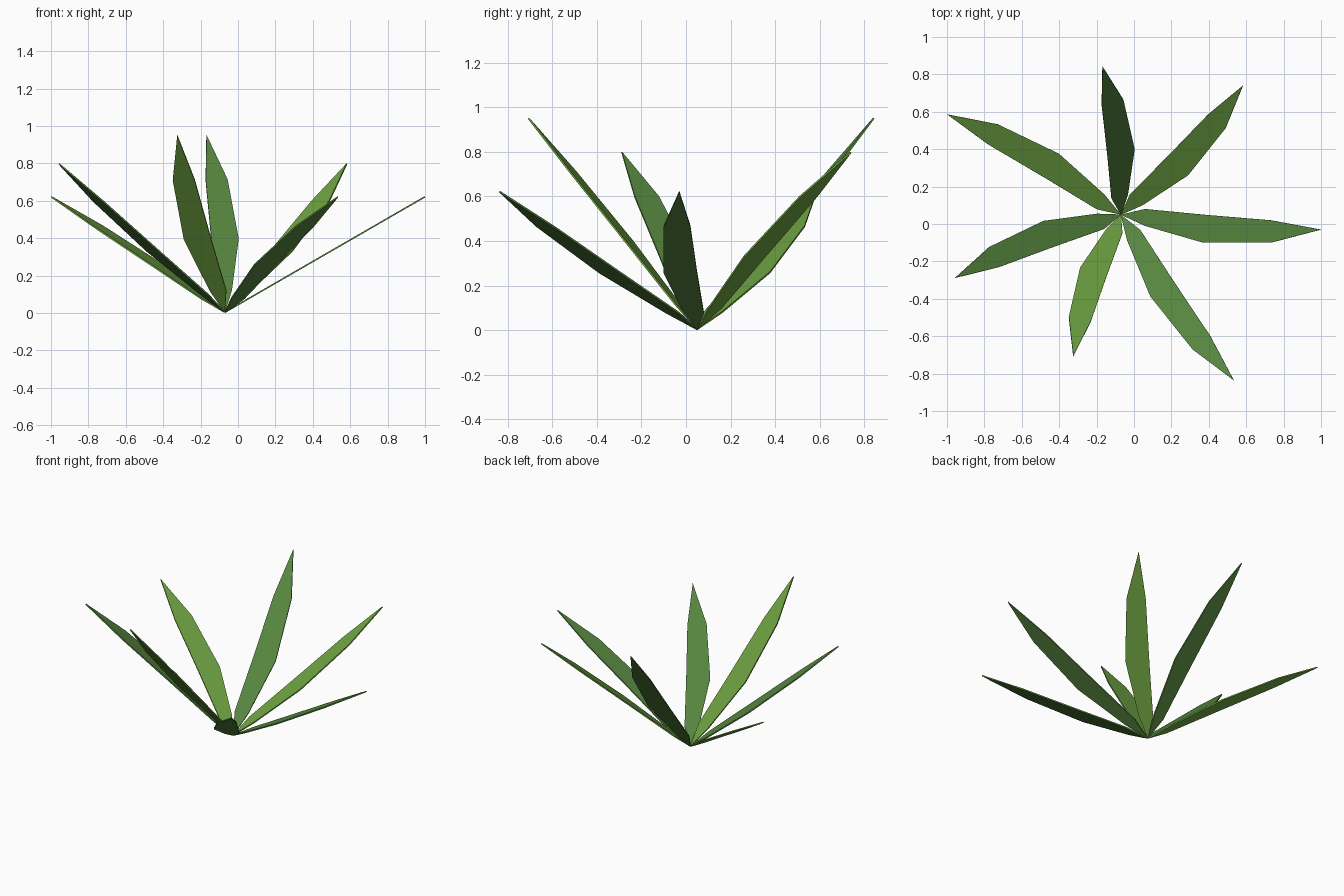
import bpy
import bmesh
from math import radians, tau
from mathutils import Matrix, Vector

default = bpy.data.objects.get("Cube")
if default:
    bpy.data.objects.remove(default, do_unlink=True)


def make_material(name, color):
    mat = bpy.data.materials.new(name)
    mat.use_nodes = True
    mat.diffuse_color = color
    mat.node_tree.nodes["Principled BSDF"].inputs["Base Color"].default_value = color
    return mat


greens = [make_material("deep_green", (0.095, 0.24, 0.05, 1)),
          make_material("bright_green", (0.15, 0.35, 0.052, 1))]

# Leaf outline: distance along the leaf, left edge, right edge
SECTIONS = [(0.15, 0.03, -0.06), (0.51, 0.0, -0.15), (0.924, -0.03, -0.15)]
TIP = (1.235, -0.08)
THICKNESS = 0.008
ROOT = Vector((-0.07, 0.05, THICKNESS / 2))
LEAVES = 7
PITCHES = (30, 40, 50)


def make_leaf(index):
    """Flat pointed leaf, tilted up and turned around the root."""
    bm = bmesh.new()
    root = bm.verts.new((0, 0, 0))
    tip = bm.verts.new((*TIP, 0))
    rows = [(bm.verts.new((u, left, 0)), bm.verts.new((u, right, 0)))
            for u, left, right in SECTIONS]
    bm.faces.new((root, rows[0][1], rows[0][0]))
    for (l0, r0), (l1, r1) in zip(rows, rows[1:]):
        bm.faces.new((l0, r0, r1, l1))
    bm.faces.new((rows[-1][0], rows[-1][1], tip))

    pitch = radians(PITCHES[index % len(PITCHES)])
    bm.transform(Matrix.Translation(ROOT)
                 @ Matrix.Rotation(index * tau / LEAVES, 4, "Z")
                 @ Matrix.Rotation(-pitch, 4, "Y"))
    mesh = bpy.data.meshes.new(f"leaf_{index + 1}")
    bm.to_mesh(mesh)
    bm.free()
    mesh.materials.append(greens[index % 2])

    leaf = bpy.data.objects.new(mesh.name, mesh)
    bpy.context.collection.objects.link(leaf)
    solid = leaf.modifiers.new("thickness", "SOLIDIFY")
    solid.thickness = THICKNESS
    solid.offset = 0


for i in range(LEAVES):
    make_leaf(i)
